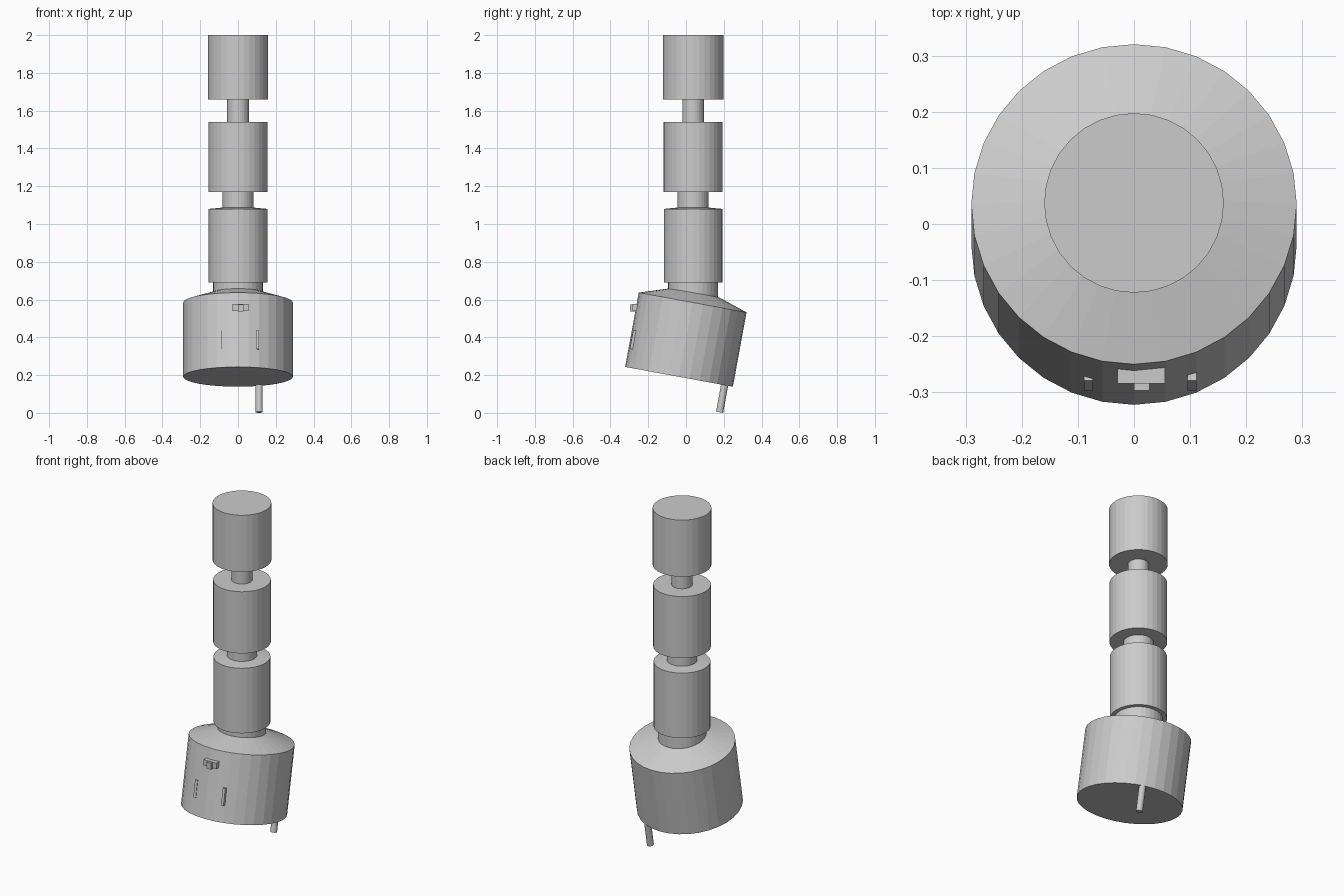
import bpy, math
from mathutils import Matrix, Vector

if "Cube" in bpy.data.objects:
    bpy.data.objects.remove(bpy.data.objects["Cube"])

SIDES = 32
TILT = Matrix.Rotation(math.radians(-10.4), 4, 'X')   # housing leans in y
HOUSING = Matrix.Translation((0, -0.037, 0.191)) @ TILT


def lathe(name, profile, matrix, sides=SIDES):
    """Closed solid of revolution from (radius, z) points."""
    verts, faces = [], []
    for r, z in profile:
        for i in range(sides):
            a = 2 * math.pi * i / sides
            verts.append((r * math.sin(a), r * math.cos(a), z))
    for k in range(len(profile) - 1):
        for i in range(sides):
            j = (i + 1) % sides
            faces.append((k * sides + j, k * sides + i,
                          (k + 1) * sides + i, (k + 1) * sides + j))
    faces.append(tuple(range(sides)))
    last = (len(profile) - 1) * sides
    faces.append(tuple(last + i for i in reversed(range(sides))))
    mesh = bpy.data.meshes.new(name)
    mesh.from_pydata(verts, [], faces)
    obj = bpy.data.objects.new(name, mesh)
    bpy.context.collection.objects.link(obj)
    obj.matrix_world = matrix
    return obj


def box(name, size, matrix):
    bpy.ops.mesh.primitive_cube_add(size=1)
    obj = bpy.context.object
    obj.name = name
    obj.data.transform(Matrix.Diagonal((*size, 1)))
    obj.matrix_world = matrix
    return obj


# Upright stack of drums joined by thinner necks: (name, radius, bottom, top)
column = Matrix.Translation((0, 0.0375, 0))
for name, r, z0, z1 in [
    ("top_drum", 0.160, 1.66, 2.00),
    ("upper_neck", 0.057, 1.54, 1.66),
    ("middle_drum", 0.157, 1.17, 1.54),
    ("middle_neck", 0.082, 1.08, 1.17),
    ("lower_neck", 0.132, 0.60, 0.69),
]:
    lathe(name, [(r, z0), (r, z1)], column)

# Lowest drum with a very shallow conical top
lathe("lower_drum", [(0.155, 0.69), (0.155, 1.08), (0.082, 1.087)], column)

# Leaning housing with a sloped shoulder
lathe("housing", [(0.29, 0), (0.29, 0.40), (0.132, 0.452)], HOUSING)

# Thin outlet pipe under the housing
pipe = Matrix.Translation((0.112, 0.178, 0.0035)) @ TILT
lathe("outlet_pipe", [(0.019, 0), (0.019, 0.20)], pipe, 16)

# Two raised strips on the front, following the lean
for name, x in (("left_strip", -0.081), ("right_strip", 0.103)):
    box(name, (0.016, 0.035, 0.10),
        Matrix.Translation((x, -0.271, 0.385)) @ TILT)

# Small stepped latch on the front
box("latch_bar", (0.084, 0.05, 0.035), Matrix.Translation((0.013, -0.259, 0.558)))
box("latch_button", (0.028, 0.05, 0.037), Matrix.Translation((0.014, -0.272, 0.554)))
